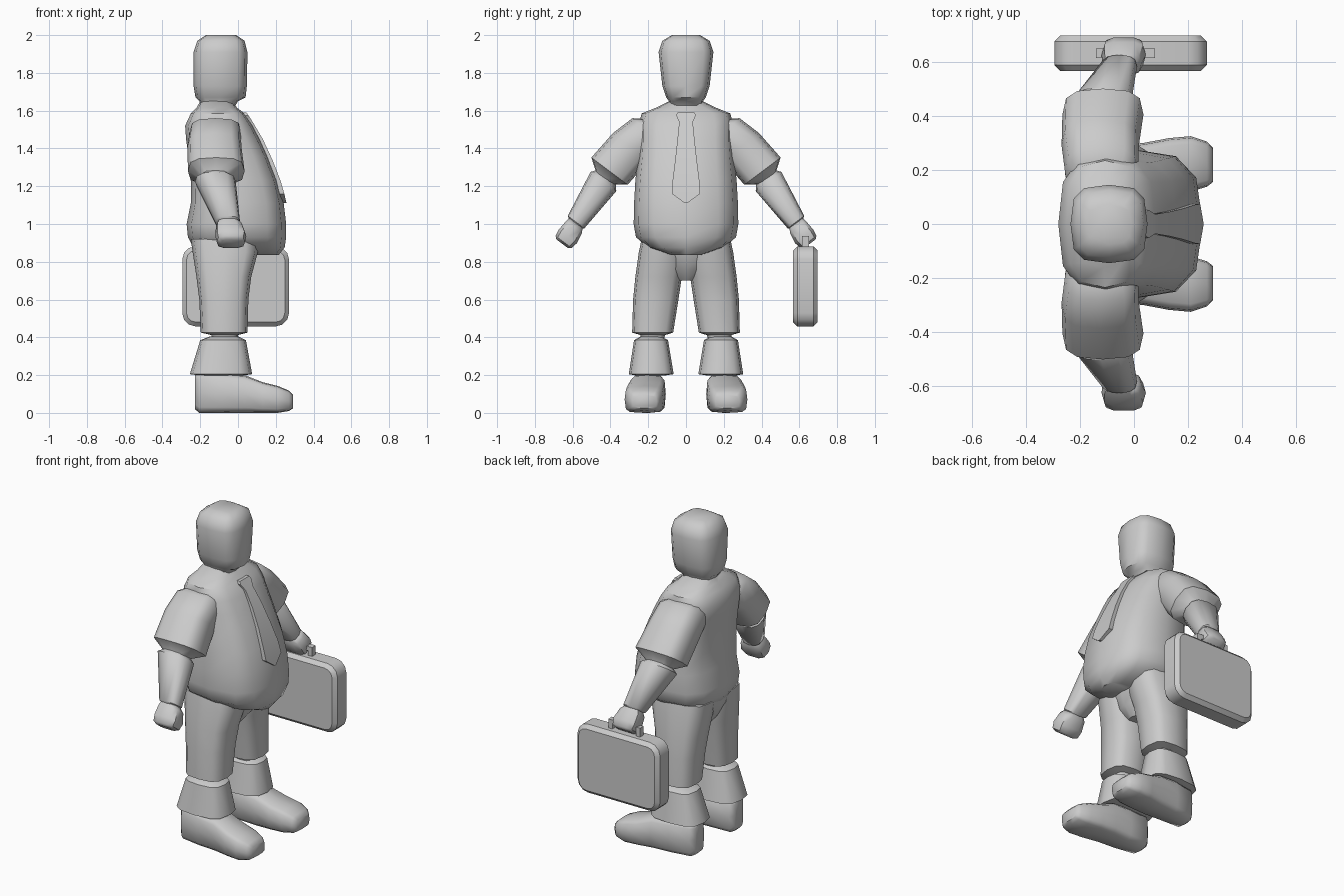
import bpy, bmesh, math
from mathutils import Vector as V

if "Cube" in bpy.data.objects:
    bpy.data.objects.remove(bpy.data.objects["Cube"])

grey = bpy.data.materials.new("plain_grey")
grey.diffuse_color = (0.6, 0.6, 0.6, 1)
grey.use_nodes = True
grey.node_tree.nodes["Principled BSDF"].inputs["Base Color"].default_value = grey.diffuse_color


def finish(name, bm, angle=48):
    bmesh.ops.recalc_face_normals(bm, faces=bm.faces)
    me = bpy.data.meshes.new(name)
    bm.to_mesh(me)
    bm.free()
    me.materials.append(grey)
    ob = bpy.data.objects.new(name, me)
    bpy.context.collection.objects.link(ob)
    bpy.ops.object.select_all(action='DESELECT')
    ob.select_set(True)
    bpy.context.view_layer.objects.active = ob
    bpy.ops.object.shade_smooth_by_angle(angle=math.radians(angle))
    return ob


def loft(name, rings, power=3, n=12, angle=48):
    """Skin rounded-box sections, each given as (centre, half axis, half axis)."""
    bm = bmesh.new()
    loops = []
    for c, u, v in rings:
        loop = []
        for i in range(n):
            a = math.tau * i / n
            s, t = [math.copysign(abs(f) ** (2 / power), f) if abs(f) > 1e-6 else 0
                    for f in (math.cos(a), math.sin(a))]
            loop.append(bm.verts.new(c + u * s + v * t))
        loops.append(loop)
    for p, q in zip(loops, loops[1:]):
        for i in range(n):
            j = (i + 1) % n
            bm.faces.new((p[i], p[j], q[j], q[i]))
    bm.faces.new(loops[0])
    bm.faces.new(loops[-1])
    return finish(name, bm, angle)


def level(z, x0, x1, y0, y1):
    """Horizontal section from its extents."""
    return (V(((x0 + x1) / 2, (y0 + y1) / 2, z)),
            V(((x1 - x0) / 2, 0, 0)), V((0, (y1 - y0) / 2, 0)))


def upright(x, y0, y1, z0, z1):
    """Section across the length of the foot."""
    return (V((x, (y0 + y1) / 2, (z0 + z1) / 2)),
            V((0, (y1 - y0) / 2, 0)), V((0, 0, (z1 - z0) / 2)))


def limb(side, x, y, z, hx, hw):
    """Section square to the slanting arm."""
    return (V((x, side * y, z)), V((hx, 0, 0)), V((0, side * 0.8, 0.6)) * hw)


# Head
loft("head", [level(z, x0, x1, -w, w) for z, x0, x1, w in (
    (1.60, -.20, -.03, .09), (1.65, -.205, .0, .09), (1.67, -.225, .04, .105),
    (1.73, -.235, .047, .125), (1.91, -.235, .05, .145), (1.97, -.215, .035, .125),
    (2.0, -.17, -.01, .075))], 3.2)

# Shirt body with a heavy belly
loft("torso", [level(z, x0, x1, -w, w) for z, x0, x1, w in (
    (.835, -.10, .215, .08), (.875, -.235, .247, .20), (.93, -.265, .255, .265),
    (1.0, -.272, .255, .277), (1.11, -.25, .242, .275), (1.23, -.25, .212, .268),
    (1.36, -.262, .16, .255), (1.45, -.275, .118, .25), (1.52, -.28, .08, .25),
    (1.585, -.25, .035, .235), (1.615, -.22, -.005, .16), (1.65, -.20, -.03, .09))], 2.9)

# Necktie laid along the front of the shirt
bm = bmesh.new()
rows = [[bm.verts.new((x, s * w, z)) for s in (-1, 1)] for z, w, x in (
    (1.59, .045, .045), (1.575, .052, .055), (1.54, .036, .078), (1.45, .045, .131),
    (1.34, .057, .182), (1.23, .071, .225), (1.16, .074, .245), (1.11, .006, .257))]
for p, q in zip(rows, rows[1:]):
    bm.faces.new((p[0], q[0], q[1], p[1]))
sheet = bm.faces[:]
back = bmesh.ops.extrude_face_region(bm, geom=sheet)
bmesh.ops.translate(bm, vec=(-.025, 0, 0),
                    verts=[g for g in back["geom"] if isinstance(g, bmesh.types.BMVert)])
finish("necktie", bm, 35)

# Trouser seat joining the legs
loft("trouser_seat", [level(z, x0, x1, -w, w) for z, x0, x1, w in (
    (.70, -.14, .02, .05), (.76, -.19, .07, .10), (.85, -.235, .10, .21),
    (.93, -.25, .11, .24))])

for side, tag in ((1, "left"), (-1, "right")):
    # Short sleeve, hollowed at its end around the arm
    loft(tag + "_sleeve", [limb(side, *r) for r in (
        (-.12, .10, 1.50, .10, .09), (-.12, .19, 1.49, .135, .117),
        (-.125, .29, 1.41, .143, .12), (-.115, .405, 1.28, .15, .12),
        (-.12, .43, 1.245, .085, .06), (-.12, .45, 1.215, .07, .05))])

    # Forearm with a narrow wrist
    loft(tag + "_forearm", [limb(side, *r) for r in (
        (-.12, .41, 1.265, .07, .05), (-.12, .428, 1.24, .085, .07),
        (-.12, .437, 1.225, .108, .085), (-.055, .582, 1.01, .066, .055),
        (-.05, .587, 1.0, .05, .04), (-.05, .60, .98, .05, .04))], 2.6)

    # Closed hand
    loft(tag + "_hand", [limb(side, *r) for r in (
        (-.05, .583, 1.005, .055, .045), (-.045, .592, .985, .072, .054),
        (-.038, .625, .935, .082, .062), (-.038, .648, .905, .075, .055),
        (-.038, .655, .895, .05, .04))], 3.2, 10)

    def leg(z, x0, x1, y0, y1):
        return level(z, x0, x1, *sorted((side * y0, side * y1)))

    # Upper trouser leg, pinched shut under the knee
    loft(tag + "_thigh", [leg(*r) for r in (
        (.92, -.25, .11, .0, .235), (.85, -.24, .105, .0, .25),
        (.72, -.22, .07, .022, .268), (.60, -.205, .055, .04, .28),
        (.425, -.197, .05, .068, .285), (.412, -.14, .0, .11, .24),
        (.38, -.14, .0, .12, .24))])

    # Flared trouser cuff
    loft(tag + "_cuff", [leg(*r) for r in (
        (.405, -.15, .0, .13, .24), (.385, -.20, .042, .095, .275),
        (.205, -.255, .075, .065, .303), (.197, -.19, .02, .12, .26))])

    # Shoe, turned out a little at the toe
    def shoe(x, y0, y1, z0, z1):
        return upright(x, *sorted((side * y0, side * y1)), z0, z1)
    loft(tag + "_shoe", [shoe(*r) for r in (
        (-.228, .15, .235, .02, .205), (-.205, .125, .265, 0, .21),
        (-.08, .115, .29, 0, .21), (.035, .107, .30, 0, .20),
        (.13, .11, .318, 0, .163), (.21, .12, .325, 0, .143),
        (.27, .138, .305, .01, .118), (.292, .155, .283, .025, .095))], 4.2, 12, 55)


def box(name, x0, x1, y0, y1, z0, z1):
    bm = bmesh.new()
    bmesh.ops.create_cube(bm, size=1)
    for v in bm.verts:
        v.co = ((x0 + x1) / 2 + v.co.x * (x1 - x0), (y0 + y1) / 2 + v.co.y * (y1 - y0),
                (z0 + z1) / 2 + v.co.z * (z1 - z0))
    return bm


# Briefcase: rounded corners, then chamfered rims
bm = box("briefcase", -.295, .27, .567, .697, .458, .882)
corners = [e for e in bm.edges if abs(e.verts[0].co.y - e.verts[1].co.y) > .1]
bmesh.ops.bevel(bm, geom=corners, offset=.07, segments=3, profile=.5, affect='EDGES')
rims = [e for e in bm.edges if abs(e.verts[0].co.y - e.verts[1].co.y) < .01]
bmesh.ops.bevel(bm, geom=rims, offset=.022, segments=1, affect='EDGES')
finish("briefcase", bm, 40)

# Handle: two posts and a grip
for name, x0, x1, z0 in (("handle_front_post", .05, .078, .87),
                         ("handle_rear_post", -.14, -.112, .87),
                         ("handle_grip", -.14, .078, .91)):
    finish(name, box(name, x0, x1, .615, .65, z0, .937), 30)
